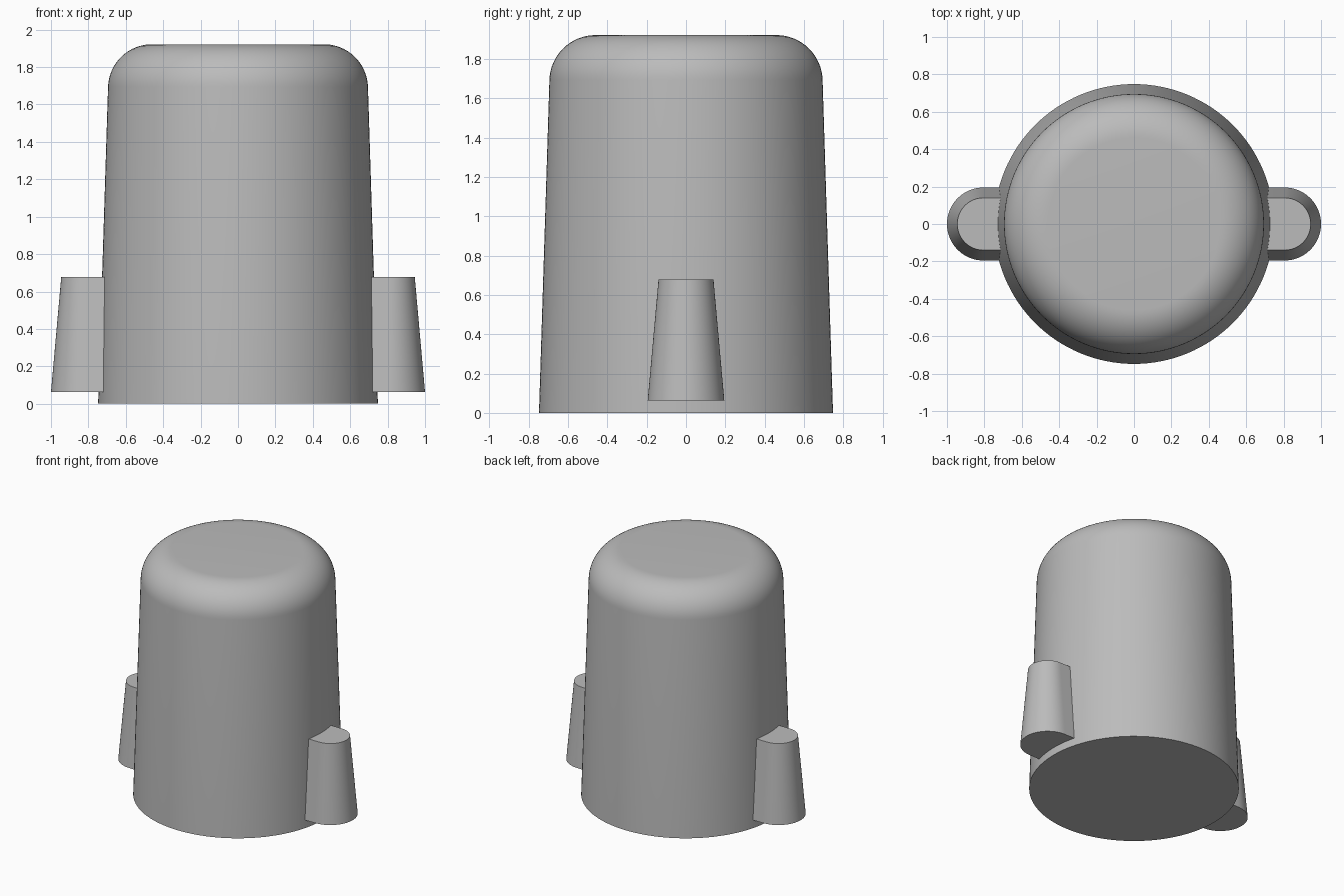
import bpy, bmesh, math

if "Cube" in bpy.data.objects:
    bpy.data.objects.remove(bpy.data.objects["Cube"])

grey = bpy.data.materials.new("plain grey")
grey.diffuse_color = (0.5, 0.5, 0.5, 1)
grey.use_nodes = True
grey.node_tree.nodes["Principled BSDF"].inputs["Base Color"].default_value = grey.diffuse_color


def finish(name, bm):
    bmesh.ops.recalc_face_normals(bm, faces=bm.faces)
    mesh = bpy.data.meshes.new(name)
    bm.to_mesh(mesh)
    bm.free()
    mesh.materials.append(grey)
    obj = bpy.data.objects.new(name, mesh)
    bpy.context.collection.objects.link(obj)
    bpy.ops.object.select_all(action='DESELECT')
    obj.select_set(True)
    bpy.context.view_layer.objects.active = obj
    bpy.ops.object.shade_smooth_by_angle(angle=math.radians(30))
    return obj


def loft(name, rings):
    """Closed solid through rings of equal point count."""
    bm = bmesh.new()
    loops = [[bm.verts.new(p) for p in ring] for ring in rings]
    n = len(loops[0])
    for a, b in zip(loops, loops[1:]):
        for i in range(n):
            j = (i + 1) % n
            bm.faces.new((a[i], a[j], b[j], b[i]))
    bm.faces.new(loops[0][::-1])
    bm.faces.new(loops[-1])
    return finish(name, bm)


# Tapered body with a rounded upper edge
TAPER = math.atan(0.055 / 1.7)
FILLET, FLAT, TOP = 0.235, 0.46, 1.922
profile = [(0.748, 0.0)]
for k in range(17):
    a = TAPER + (math.pi / 2 - TAPER) * k / 16
    profile.append((FLAT + FILLET * math.cos(a), TOP - FILLET + FILLET * math.sin(a)))
SIDES = 128
body = loft("body", [[(r * math.cos(2 * math.pi * i / SIDES),
                       r * math.sin(2 * math.pi * i / SIDES), z)
                      for i in range(SIDES)] for r, z in profile])


# Tapered side lugs with a half-round outer end, buried in the body
def lug_ring(side, r, z):
    pts = [(0.6, -r)]
    for k in range(33):
        a = -math.pi / 2 + math.pi * k / 32
        pts.append((0.805 + r * math.cos(a), r * math.sin(a)))
    pts.append((0.6, r))
    return [(side * x, side * y, z) for x, y in pts]


for side, name in ((1, "right_lug"), (-1, "left_lug")):
    loft(name, [lug_ring(side, 0.195, 0.062), lug_ring(side, 0.14, 0.678)])
